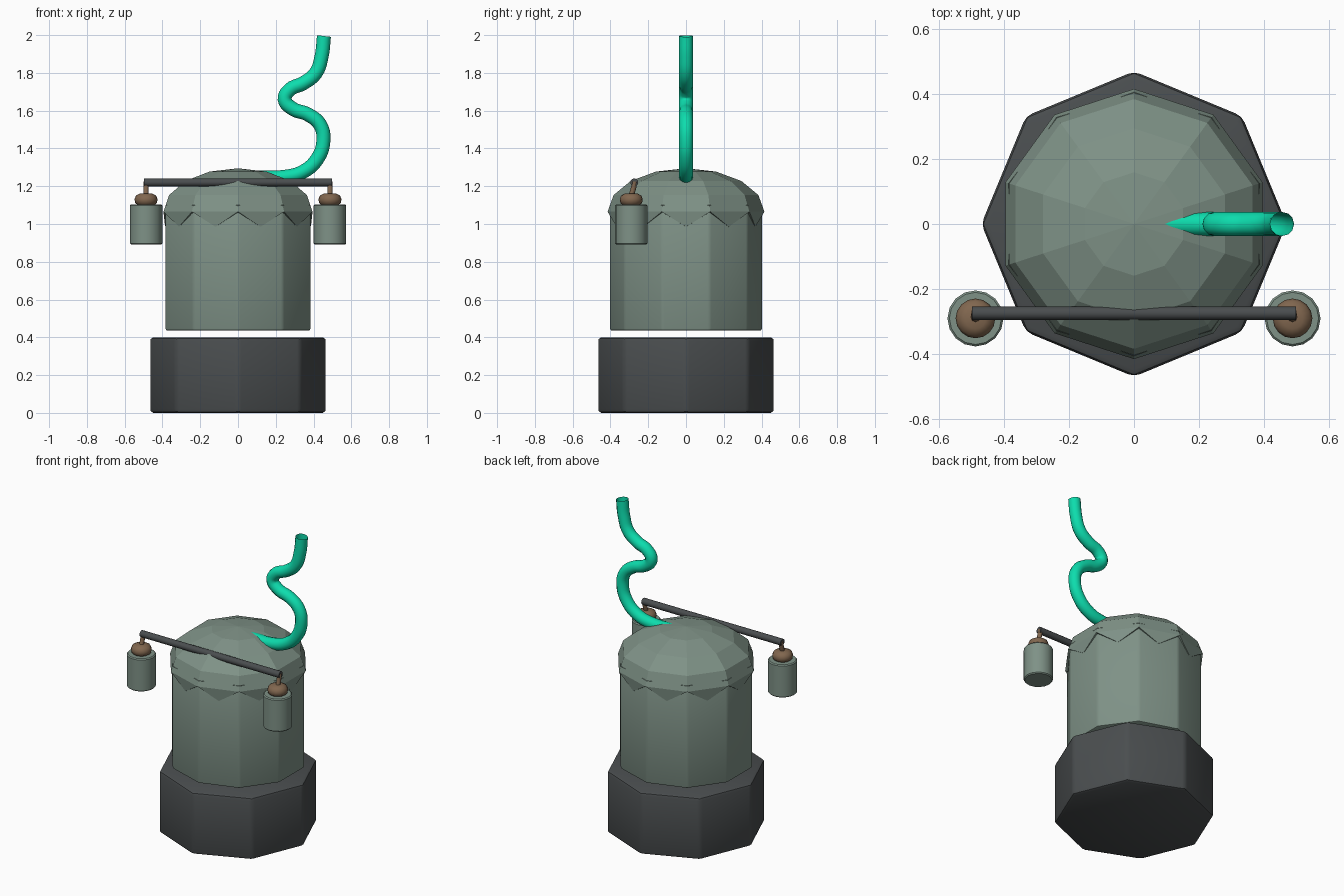
import bpy, bmesh, math
from mathutils import Vector

if "Cube" in bpy.data.objects:
    bpy.data.objects.remove(bpy.data.objects["Cube"])


def material(name, color):
    m = bpy.data.materials.new(name)
    m.diffuse_color = (*color, 1)
    m.use_nodes = True
    m.node_tree.nodes["Principled BSDF"].inputs["Base Color"].default_value = m.diffuse_color
    return m


SAGE = material("sage_green", (0.21, 0.285, 0.24))
DARK = material("charcoal", (0.068, 0.075, 0.078))
BROWN = material("bronze_brown", (0.22, 0.135, 0.078))
TEAL = material("bright_teal", (0.004, 0.72, 0.42))


def activate(ob):
    bpy.ops.object.select_all(action='DESELECT')
    ob.select_set(True)
    bpy.context.view_layer.objects.active = ob


def finish(bm, name, mat, loc=(0, 0, 0), bevel=0, smooth=None):
    bmesh.ops.recalc_face_normals(bm, faces=bm.faces[:])
    me = bpy.data.meshes.new(name)
    bm.to_mesh(me)
    bm.free()
    ob = bpy.data.objects.new(name, me)
    ob.location = loc
    bpy.context.collection.objects.link(ob)
    me.materials.append(mat)
    activate(ob)
    if bevel:
        mod = ob.modifiers.new("bevel", 'BEVEL')
        mod.width, mod.segments = bevel, 2
        bpy.ops.object.modifier_apply(modifier=mod.name)
    if smooth:
        bpy.ops.object.shade_smooth_by_angle(angle=math.radians(smooth))
    return ob


def polar(r, i, n, z):
    a = math.pi / 2 + math.tau * i / n
    return Vector((r * math.cos(a), r * math.sin(a), z))


def rings(bm, profile, n):
    """Stack n-sided rings from (radius, height) pairs and join them."""
    rows = [[bm.verts.new(polar(r, i, n, z)) for i in range(n)] for r, z in profile]
    for a, b in zip(rows, rows[1:]):
        for i in range(n):
            j = (i + 1) % n
            bm.faces.new((a[i], a[j], b[j], b[i]))
    return rows


def solid(name, profile, n, mat, **kw):
    bm = bmesh.new()
    rows = rings(bm, profile, n)
    bm.faces.new(rows[0])
    bm.faces.new(rows[-1])
    return finish(bm, name, mat, **kw)


def tube(name, points, radius, mat, caps=True, res=4):
    cu = bpy.data.curves.new(name, 'CURVE')
    cu.dimensions = '3D'
    cu.bevel_depth, cu.bevel_resolution = radius, res
    cu.resolution_u = 5
    cu.use_fill_caps = caps
    sp = cu.splines.new('BEZIER')
    sp.bezier_points.add(len(points) - 1)
    for bp, p in zip(sp.bezier_points, points):
        bp.co = p
        bp.handle_left_type = bp.handle_right_type = 'AUTO'
    ob = bpy.data.objects.new(name, cu)
    bpy.context.collection.objects.link(ob)
    cu.materials.append(mat)
    activate(ob)
    bpy.ops.object.convert(target='MESH')
    bpy.ops.object.shade_smooth_by_angle(angle=math.radians(50))
    return ob


# Octagonal base and the ten-sided tank floating just above it
solid("base", [(0.469, 0), (0.469, 0.4)], 8, DARK, bevel=0.02, smooth=35)
solid("tank", [(0.404, 0.435), (0.404, 1.08)], 10, SAGE, bevel=0.012, smooth=35)

# Faceted dome lid with pointed flaps over the middle of each tank side
N, R, EQ, H = 10, 0.415, 1.065, 0.23
bm = bmesh.new()
prof = [(0.394, EQ - 0.005)]
prof += [(R * math.cos(t), EQ + H * math.sin(t)) for t in (math.pi / 8 * k for k in range(4))]
rows = rings(bm, prof[1:], N)
inner = [bm.verts.new(polar(*((prof[0][0], i, N, prof[0][1])))) for i in range(N)]
top = bm.verts.new((0, 0, EQ + H))
rim = rows[0]
for i in range(N):
    j = (i + 1) % N
    bm.faces.new((rows[-1][i], rows[-1][j], top))
    tip = bm.verts.new(polar(0.386, i + 0.5, N, 0.985))
    bm.faces.new((rim[i], tip, rim[j]))
    bm.faces.new((rim[i], inner[i], tip))
    bm.faces.new((tip, inner[j], rim[j]))
finish(bm, "dome_lid", SAGE)

# Small lens-shaped bumps at the dome corners
bm = bmesh.new()
for i in range(N):
    c = polar(0.390, i, N, 1.098)
    out = Vector((c.x, c.y, 0)).normalized()
    side = Vector((-out.y, out.x, 0))
    up = Vector((0, 0, 1))
    tip = bm.verts.new(c + out * 0.015)
    loop = [bm.verts.new(c + d) for d in
            (side * 0.042, up * 0.016 - out * 0.01, -side * 0.042, up * -0.016)]
    for k in range(4):
        bm.faces.new((loop[k], loop[(k + 1) % 4], tip))
finish(bm, "dome_bumps", SAGE)

# Winding chimney pipe, open at the top
path = [(0.08, 1.247), (0.25, 1.25), (0.345, 1.277), (0.42, 1.345), (0.452, 1.44),
        (0.435, 1.525), (0.37, 1.58), (0.29, 1.61), (0.247, 1.66), (0.275, 1.712),
        (0.345, 1.745), (0.412, 1.80), (0.443, 1.89), (0.455, 1.995)]
tube("winding_pipe", [(x, 0, z) for x, z in path], 0.037, TEAL, caps=False)

# Crossbar through the front of the dome
tube("crossbar", [(-0.497, -0.274, 1.22), (0.497, -0.274, 1.22)], 0.021, DARK)

# Hanging canisters on both ends
for s, label in ((-1, "left"), (1, "right")):
    x, y = s * 0.487, -0.29
    tube(label + "_hanger", [(x, -0.272, 1.225), (x, -0.278, 1.19), (x, y, 1.15)], 0.014, BROWN, res=2)
    cap = [(0.035, 1.095), (0.057, 1.11), (0.061, 1.13), (0.054, 1.15), (0.032, 1.162)]
    solid(label + "_cap", cap, 16, BROWN, loc=(x, y, 0), smooth=60)
    can = [(0.080, 0.892), (0.086, 0.898), (0.086, 1.097), (0.080, 1.103)]
    solid(label + "_canister", can, 16, SAGE, loc=(x, y, 0), smooth=35)
